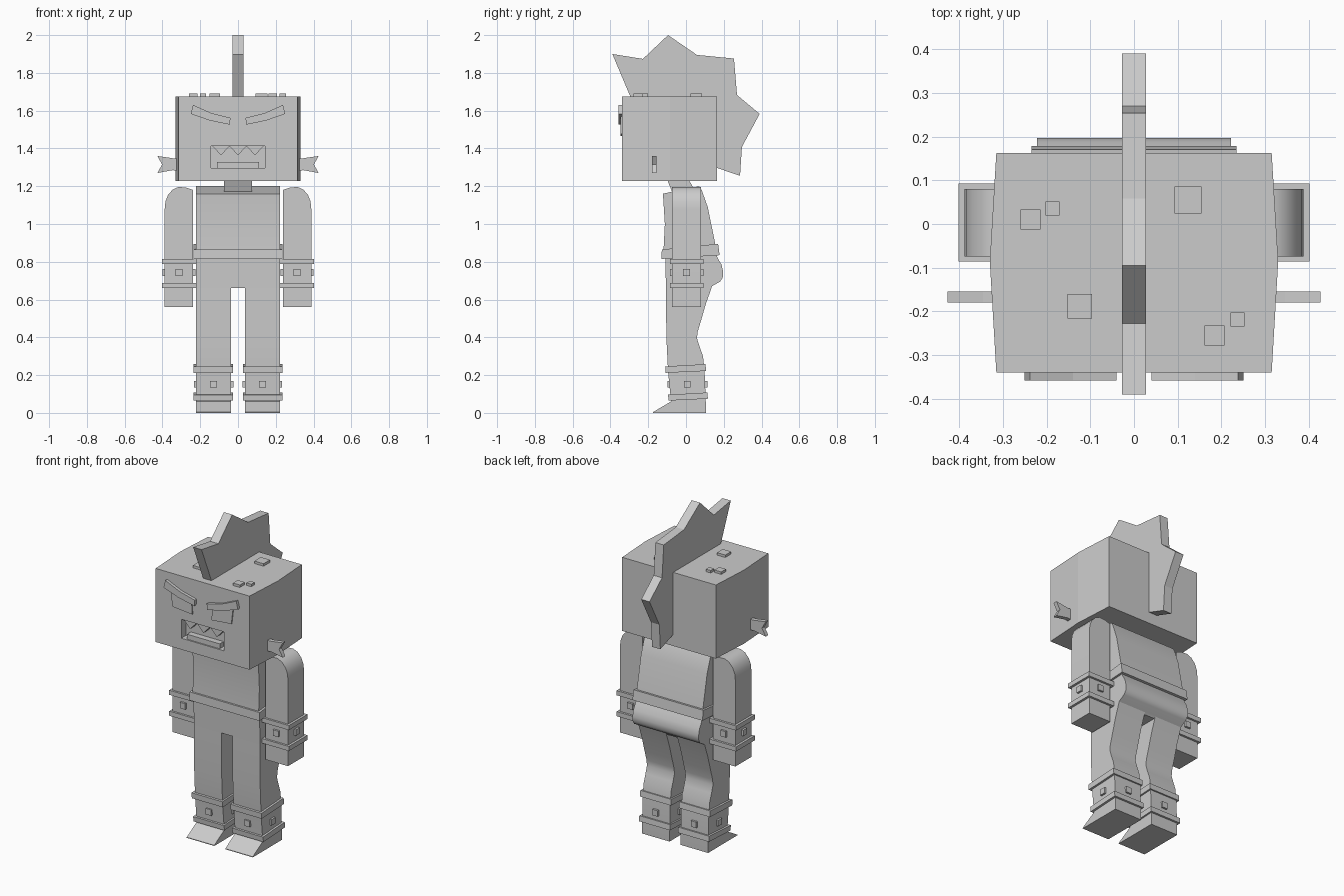
import bpy, bmesh, math

if "Cube" in bpy.data.objects:
    bpy.data.objects.remove(bpy.data.objects["Cube"])

grey = bpy.data.materials.new("plain grey")
grey.diffuse_color = (0.6, 0.6, 0.6, 1)
grey.use_nodes = True
grey.node_tree.nodes["Principled BSDF"].inputs["Base Color"].default_value = grey.diffuse_color


def prism(name, pts, a, b, axis, smooth=False):
    """Extrude a 2D outline from a to b: x uses (y,z), y uses (x,z), z uses (x,y)."""
    place = {"x": lambda p, t: (t, p[0], p[1]),
             "y": lambda p, t: (p[0], t, p[1]),
             "z": lambda p, t: (p[0], p[1], t)}[axis]
    bm = bmesh.new()
    lo = [bm.verts.new(place(p, a)) for p in pts]
    hi = [bm.verts.new(place(p, b)) for p in pts]
    bm.faces.new(lo)
    bm.faces.new(hi[::-1])
    n = len(pts)
    for i in range(n):
        j = (i + 1) % n
        bm.faces.new((lo[j], lo[i], hi[i], hi[j]))
    bmesh.ops.recalc_face_normals(bm, faces=bm.faces)
    me = bpy.data.meshes.new(name)
    bm.to_mesh(me)
    bm.free()
    me.materials.append(grey)
    ob = bpy.data.objects.new(name, me)
    bpy.context.collection.objects.link(ob)
    if smooth:
        bpy.ops.object.select_all(action="DESELECT")
        ob.select_set(True)
        bpy.context.view_layer.objects.active = ob
        bpy.ops.object.shade_smooth_by_angle(angle=math.radians(32))
    return ob


def box(name, x0, x1, y0, y1, z0, z1):
    return prism(name, [(x0, y0), (x1, y0), (x1, y1), (x0, y1)], z0, z1, "z")


def studs(name, x0, x1, y0, y1, z, h=0.018, d=0.012):
    """Small square studs centred on the four sides of a limb."""
    cx, cy = (x0 + x1) / 2, (y0 + y1) / 2
    box(name + "_front", cx - h, cx + h, y0 - d, y0 + d, z - h, z + h)
    box(name + "_back", cx - h, cx + h, y1 - d, y1 + d, z - h, z + h)
    box(name + "_left", x0 - d, x0 + d, cy - h, cy + h, z - h, z + h)
    box(name + "_right", x1 - d, x1 + d, cy - h, cy + h, z - h, z + h)


# Head with slightly bulging sides and a cut mouth
head = prism("head", [(-.315, -.34), (.315, -.34), (.33, -.085), (.315, .163),
                      (-.315, .163), (-.33, -.085)], 1.228, 1.675, "z")
cutter = box("mouth_cutter", -.143, .143, -.4, -.295, 1.297, 1.412)
cutter.hide_render = True
cut = head.modifiers.new("mouth", "BOOLEAN")
cut.operation, cut.solver, cut.object = "DIFFERENCE", "EXACT", cutter
bpy.context.view_layer.objects.active = head
bpy.ops.object.modifier_apply(modifier="mouth")
bpy.data.objects.remove(cutter)

# Teeth
box("lower_teeth", -.11, .11, -.332, -.29, 1.297, 1.327)
for i in (-1, 0, 1):
    c = i * .09
    prism("upper_tooth", [(c - .045, 1.412), (c + .045, 1.412), (c, 1.364)],
          -.332, -.29, "y")

# Scalp bumps
for x, y, s in ((-.237, .01, .046), (-.186, .035, .032), (.124, .055, .062),
                (-.124, -.188, .056), (.184, -.255, .046), (.237, -.218, .032)):
    s /= 2
    box("scalp_bump", x - s, x + s, y - s, y + s, 1.67, 1.69)

# Spiky crest
prism("crest", [(-.39, 1.9), (-.228, 1.874), (-.095, 2), (.058, 1.895), (.254, 1.876),
                (.27, 1.683), (.39, 1.583), (.296, 1.408), (.286, 1.255), (.155, 1.3),
                (.155, 1.668), (-.292, 1.668)], -.028, .028, "x")

# Neck and torso
prism("neck", [(-.1, 1.235), (-.065, 1.15), (.06, 1.15), (.015, 1.235)], -.073, .073, "x")
prism("torso", [(-.122, 1.16), (-.08, 1.17), (.07, 1.2), (.083, 1.18), (.115, 1.09),
                (.162, .86), (-.12, .84), (-.112, 1.0)], -.222, .222, "x", True)
prism("belt", [(-.13, .815), (-.128, .865), (.17, .895), (.178, .835)],
      -.235, .235, "x")

# Pelvis with rounded seat
prism("pelvis", [(-.11, .84), (.15, .86), (.17, .815), (.188, .785), (.197, .745),
                 (.194, .715), (.18, .695), (.14, .672), (.13, .66), (-.106, .66)],
      -.222, .222, "x", True)

for s, side in ((-1, "left"), (1, "right")):
    def span(a, b):
        return sorted((s * a, s * b))

    # Leg with shaped back, foot wedge and ankle bands
    x0, x1 = span(.037, .222)
    prism(side + "_leg", [(-.106, .67), (.138, .67), (.106, .58), (.08, .49), (.062, .43),
                          (.058, .395), (.072, .35), (.09, .3), (.098, .23), (.105, .05),
                          (.105, 0), (-.08, 0), (-.08, .07), (-.095, .22), (-.104, .4)],
          x0, x1, "x", True)
    prism(side + "_foot", [(-.175, 0), (-.175, .004), (-.08, .06), (.05, .06), (.05, 0)],
          x0, x1, "x")
    b0, b1 = span(.027, .235)
    prism(side + "_upper_ankle_band", [(-.108, .212), (-.11, .246), (.103, .258),
                                       (.107, .222)], b0, b1, "x")
    prism(side + "_lower_ankle_band", [(-.092, .065), (-.095, .096), (.113, .108),
                                       (.116, .075)], b0, b1, "x")
    studs(side + "_ankle_stud", x0, x1, -.087, .101, .152)

    # Arm with rounded shoulder and wrist bands
    prism(side + "_arm", [(s * x, z) for x, z in
                          ((.238, .56), (.388, .56), (.388, 1.08), (.384, 1.12),
                           (.37, 1.155), (.345, 1.183), (.315, 1.196), (.275, 1.193),
                           (.238, 1.18))], -.074, .08, "y", True)
    a0, a1 = span(.238, .388)
    w0, w1 = span(.222, .402)
    for z in (.66, .787):
        box(side + "_wrist_band", w0, w1, -.086, .093, z, z + .028)
    studs(side + "_wrist_stud", a0, a1, -.074, .08, .743)

    # Fin ear
    prism(side + "_ear", [(s * x, z) for x, z in
                          ((.3, 1.28), (.345, 1.285), (.427, 1.27), (.402, 1.315),
                           (.427, 1.36), (.345, 1.348), (.3, 1.348))], -.18, -.155, "y")

    # Eye plate and slanted brow
    prism(side + "_eye", [(s * x, z) for x, z in
                          ((.07, 1.55), (.065, 1.465), (.198, 1.477), (.21, 1.58))],
          -.347, -.338, "y")
    prism(side + "_brow", [(s * x, z) for x, z in
                           ((.238, 1.63), (.14, 1.587), (.04, 1.562), (.043, 1.526),
                            (.15, 1.548), (.25, 1.583))], -.358, -.335, "y")
